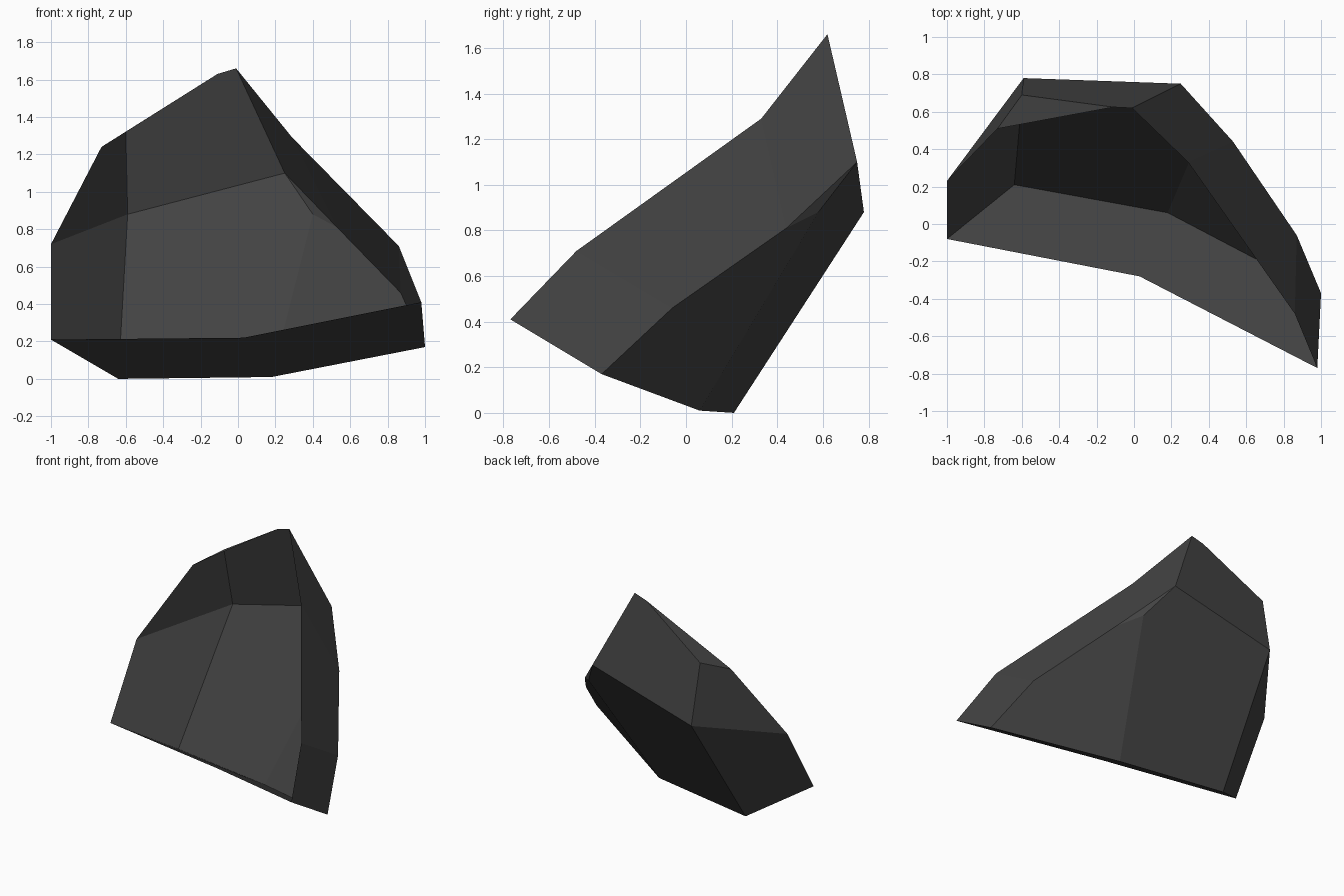
import bpy
import bmesh

# Remove the default object
default_cube = bpy.data.objects.get("Cube")
if default_cube:
    bpy.data.objects.remove(default_cube, do_unlink=True)


def flat_material(name, colour):
    material = bpy.data.materials.new(name)
    material.use_nodes = True
    material.diffuse_color = colour
    material.node_tree.nodes["Principled BSDF"].inputs["Base Color"].default_value = colour
    return material


# Corners of the open shard, named by where they sit
corners = {
    # open rim, running around the front and top
    "rim_low_right": (-1, -.08, .21),
    "rim_low_middle": (.03, -.28, .22),
    "rim_tip": (.98, -.77, .41),
    "rim_left_low": (.86, -.48, .71),
    "rim_left_high": (.29, .33, 1.29),
    "peak_left": (-.01, .62, 1.66),
    "peak_right": (-.11, .625, 1.63),
    "rim_right_high": (-.73, .51, 1.24),
    "rim_right_low": (-1, .23, .72),
    # folds of the back
    "back_top_right": (-.6, .69, 1.32),
    "back_mid_right": (-.59, .78, .88),
    "back_mid_left": (.25, .75, 1.1),
    "back_chip": (.4, .58, .88),
    "side_fold_high": (.53, .44, .81),
    "side_fold_low": (.87, -.06, .46),
    # lowest edge
    "base_left": (1, -.37, .17),
    "base_middle": (.18, .06, .01),
    "base_right": (-.64, .21, 0),
}

# Flat facets, each listed by its corners
facets = [
    # upper back and the small cap beside the peak
    "back_mid_right back_top_right peak_right peak_left back_mid_left",
    "back_top_right rim_right_high peak_right",
    # lower back, folded along the line up from the base
    "base_right back_mid_right back_mid_left back_chip base_middle",
    "base_middle back_chip side_fold_high side_fold_low base_left",
    "back_mid_left side_fold_high back_chip",
    # left wall
    "peak_left rim_left_high side_fold_high back_mid_left",
    "rim_left_high rim_left_low side_fold_low side_fold_high",
    "rim_left_low rim_tip base_left side_fold_low",
    # right wall
    "rim_right_low rim_right_high back_top_right back_mid_right",
    "rim_low_right rim_right_low back_mid_right base_right",
    # lower front band
    "rim_low_right base_right base_middle rim_low_middle",
    "rim_low_middle base_middle base_left rim_tip",
]

bm = bmesh.new()
points = {name: bm.verts.new(position) for name, position in corners.items()}
faces = [bm.faces.new([points[name] for name in facet.split()]) for facet in facets]

# Make every facet look outward
bmesh.ops.recalc_face_normals(bm, faces=bm.faces[:])
bm.normal_update()
if faces[0].normal.y < 0:
    bmesh.ops.reverse_faces(bm, faces=bm.faces[:])

mesh = bpy.data.meshes.new("shell_shard")
bm.to_mesh(mesh)
bm.free()
mesh.materials.append(flat_material("charcoal grey", (.055, .055, .055, 1)))
shard = bpy.data.objects.new("shell_shard", mesh)
bpy.context.collection.objects.link(shard)
